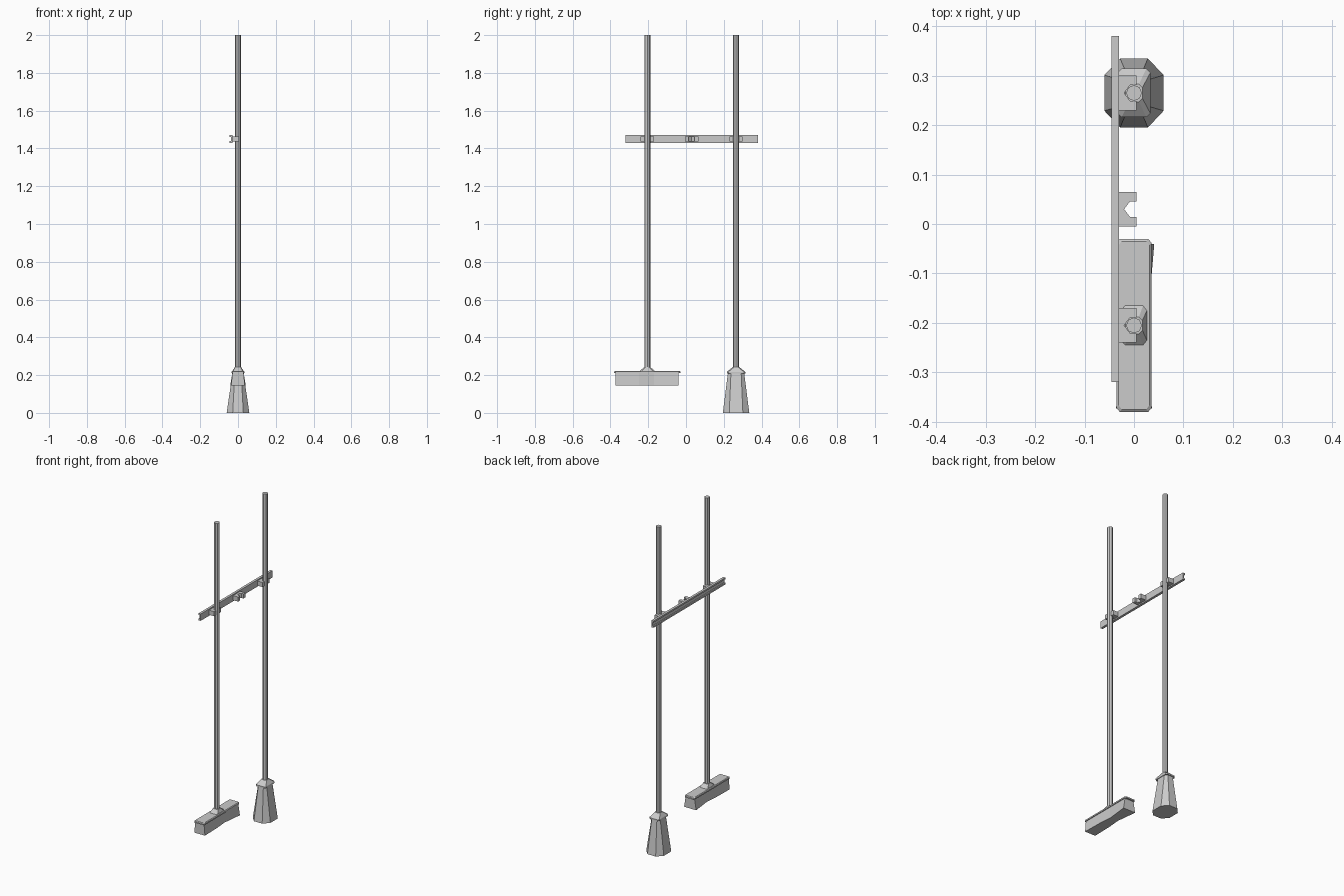
import bpy, bmesh, math

if "Cube" in bpy.data.objects:
    bpy.data.objects.remove(bpy.data.objects["Cube"])


def loft(name, rings):
    """Closed solid skinned through rings of equal point count."""
    bm = bmesh.new()
    vs = [[bm.verts.new(p) for p in r] for r in rings]
    n = len(vs[0])
    for a, b in zip(vs, vs[1:]):
        for i in range(n):
            j = (i + 1) % n
            bm.faces.new((a[i], a[j], b[j], b[i]))
    bm.faces.new(vs[0])
    bm.faces.new(vs[-1])
    bmesh.ops.recalc_face_normals(bm, faces=bm.faces)
    me = bpy.data.meshes.new(name)
    bm.to_mesh(me)
    bm.free()
    ob = bpy.data.objects.new(name, me)
    bpy.context.collection.objects.link(ob)
    return ob


def oct_ring(cy, z, hx, hy, cx, cyy):
    """Rectangle with cut corners; cx, cyy are the corner cut lengths."""
    pts = [(hx, -hy + cyy), (hx, hy - cyy), (hx - cx, hy), (-hx + cx, hy),
           (-hx, hy - cyy), (-hx, -hy + cyy), (-hx + cx, -hy), (hx - cx, -hy)]
    return [(x, cy + y, z) for x, y in pts]


BROOM_Y, MOP_Y, ZR = -0.205, 0.265, 1.45

# Wall rail: shallow channel, open at the back
prof = [(-0.03, -0.021), (-0.03, 0.021), (-0.045, 0.021), (-0.045, 0.011),
        (-0.038, 0.011), (-0.038, -0.011), (-0.045, -0.011), (-0.045, -0.021)]
loft("wall_rail", [[(x, y, ZR + z) for x, z in prof] for y in (-0.32, 0.38)])

# Three notched clips
clip = [(-0.03, -0.035), (0.005, -0.035), (0.005, -0.016), (-0.008, -0.016),
        (-0.02, 0), (-0.008, 0.016), (0.005, 0.016), (0.005, 0.035), (-0.03, 0.035)]
for i, cy in enumerate((BROOM_Y, 0.03, MOP_Y)):
    loft(f"clip_{i + 1}", [[(x, cy + y, z) for x, y in clip]
                           for z in (ZR - 0.014, ZR + 0.014)])

# Eight-sided handles
for name, cy in (("broom_handle", BROOM_Y), ("mop_handle", MOP_Y)):
    loft(name, [[(0.016 * math.cos(math.tau * k / 8),
                  cy + 0.016 * math.sin(math.tau * k / 8), z) for k in range(8)]
                for z in (0.225, 2.0)])

# Broom head: plate with cut corners, and a tapered socket
loft("broom_plate", [oct_ring(BROOM_Y, 0.21, 0.035, 0.175, 0.006, 0.008),
                     oct_ring(BROOM_Y, 0.218, 0.035, 0.175, 0.006, 0.008),
                     oct_ring(BROOM_Y, 0.222, 0.031, 0.17, 0.006, 0.008)])
loft("broom_socket", [oct_ring(BROOM_Y, 0.22, 0.027, 0.042, 0.008, 0.01),
                      oct_ring(BROOM_Y, 0.242, 0.017, 0.017, 0.007, 0.007)])

# Bristles: flared ends and pinched middle
loft("broom_bristles", [[(-t, y, 0.212), (t, y, 0.212), (b, y, 0.145), (-b, y, 0.145)]
                        for y, t, b in ((-0.373, 0.03, 0.036), (-0.25, 0.03, 0.033),
                                        (-0.17, 0.03, 0.026), (-0.04, 0.03, 0.041))])

# Mop: sloped cap and flared skirt
loft("mop_cap", [oct_ring(MOP_Y, 0.208, 0.033, 0.049, 0.008, 0.008),
                 oct_ring(MOP_Y, 0.217, 0.033, 0.049, 0.008, 0.008),
                 oct_ring(MOP_Y, 0.242, 0.017, 0.018, 0.007, 0.007)])
loft("mop_skirt", [oct_ring(MOP_Y, 0.0, 0.06, 0.07, 0.032, 0.034),
                   oct_ring(MOP_Y, 0.212, 0.029, 0.043, 0.012, 0.016)])
